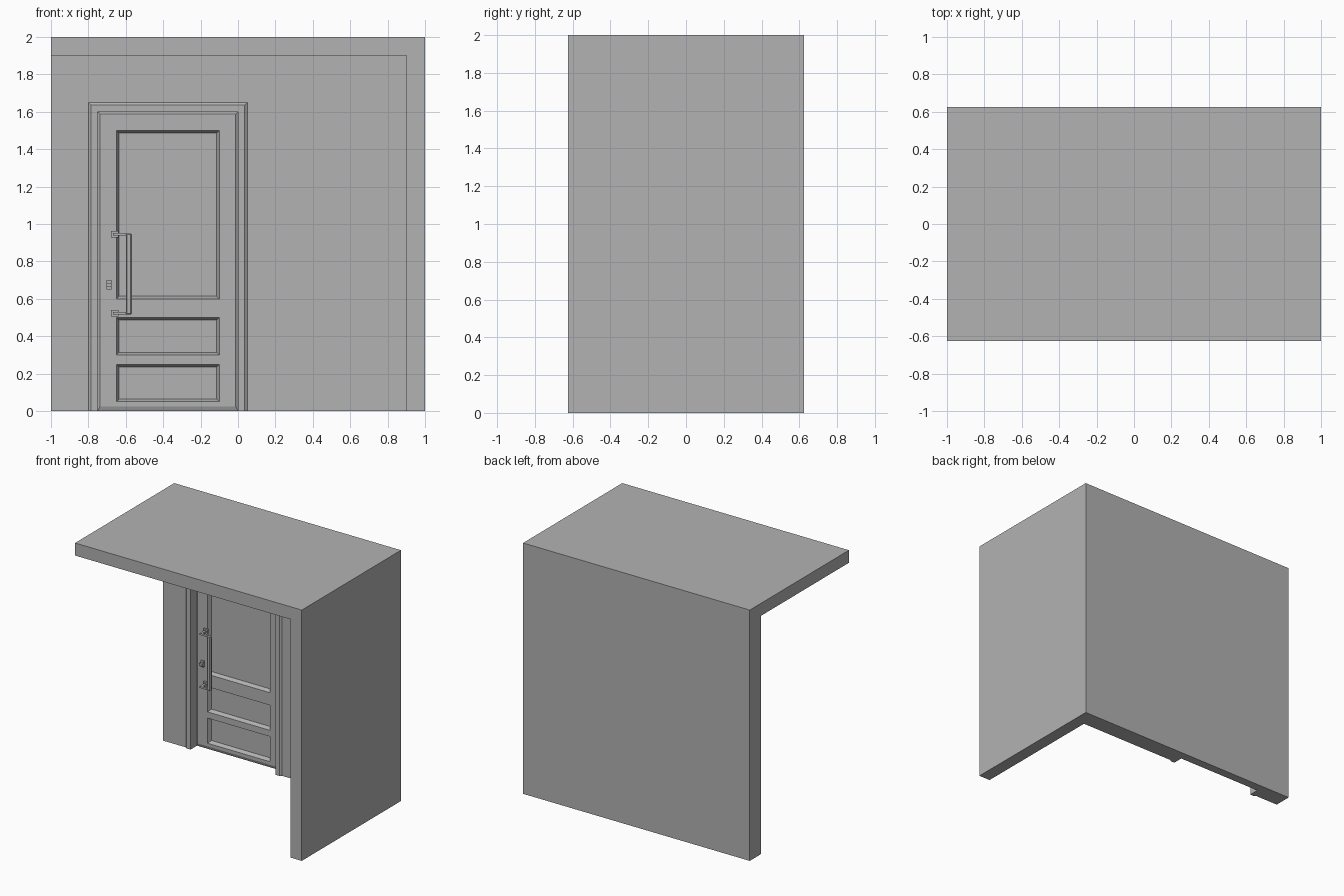
import bpy
import bmesh

cube = bpy.data.objects.get("Cube")
if cube:
    bpy.data.objects.remove(cube, do_unlink=True)

GREY = (0.448, 0.448, 0.448, 1.0)
grey = bpy.data.materials.new("plain_grey")
grey.use_nodes = True
grey.diffuse_color = GREY
grey.node_tree.nodes["Principled BSDF"].inputs["Base Color"].default_value = GREY


def loft(name, *rings):
    """Closed solid through upright rectangles (x0, x1, z0, z1, y), back to front."""
    bm = bmesh.new()
    loops = [[bm.verts.new(p) for p in ((x0, y, z0), (x1, y, z0), (x1, y, z1), (x0, y, z1))]
             for x0, x1, z0, z1, y in rings]
    bm.faces.new(loops[0])
    bm.faces.new(loops[-1])
    for a, b in zip(loops, loops[1:]):
        for i in range(4):
            j = (i + 1) % 4
            bm.faces.new((a[i], a[j], b[j], b[i]))
    bmesh.ops.recalc_face_normals(bm, faces=bm.faces)
    mesh = bpy.data.meshes.new(name)
    bm.to_mesh(mesh)
    bm.free()
    mesh.materials.append(grey)
    obj = bpy.data.objects.new(name, mesh)
    bpy.context.collection.objects.link(obj)
    return obj


def box(name, x0, x1, z0, z1, front, back):
    return loft(name, (x0, x1, z0, z1, back), (x0, x1, z0, z1, front))


def cut(target, cutter):
    """Subtract the cutter from the target, then discard it."""
    cutter.hide_render = True
    mod = target.modifiers.new("cut", 'BOOLEAN')
    mod.operation = 'DIFFERENCE'
    mod.solver = 'EXACT'
    mod.object = cutter
    bpy.context.view_layer.objects.active = target
    bpy.ops.object.modifier_apply(modifier=mod.name)
    bpy.data.objects.remove(cutter, do_unlink=True)


BACK = 0.625      # rear face of the wall
WALL = 0.485      # front face of the wall
DOOR = 0.555      # outer rim of the door
FACE = 0.545      # raised face of the door

# Roof slab, side wall and rear wall as one shell, with a doorway
shell = box("wall_and_roof", -1, 1, 0, 2, -BACK, BACK)
cut(shell, box("interior_cutter", -1.2, 0.9, -0.2, 1.9, -0.8, WALL))
cut(shell, box("doorway_cutter", -0.75, 0, -0.2, 1.6, 0.3, 0.8))

# Chamfered trim around the doorway
trim = loft("door_trim", (-0.8, 0.05, 0, 1.65, WALL),
            (-0.785, 0.035, 0, 1.635, WALL - 0.012))
cut(trim, box("trim_cutter", -0.75, 0, -0.2, 1.6, 0.3, 0.8))

# Door with three sunken panels
door = loft("door", (-0.75, 0, 0, 1.6, BACK), (-0.75, 0, 0, 1.6, DOOR),
            (-0.737, -0.013, 0.025, 1.588, FACE))
for z0, z1 in ((0.05, 0.25), (0.3, 0.5), (0.6, 1.5)):
    cut(door, loft("panel_cutter",
                   (-0.636, -0.114, z0 + 0.014, z1 - 0.014, FACE + 0.03),
                   (-0.65, -0.1, z0, z1, FACE),
                   (-0.65, -0.1, z0, z1, FACE - 0.05)))

# Pull handle: a mount, stem and arm at each end of a vertical bar
for end, z in (("lower", 0.522), ("upper", 0.945)):
    box(end + "_handle_mount", -0.68, -0.64, z - 0.017, z + 0.017, FACE - 0.015, FACE)
    box(end + "_handle_stem", -0.667, -0.65, z - 0.007, z + 0.007, FACE - 0.075, FACE - 0.015)
    box(end + "_handle_arm", -0.65, -0.595, z - 0.007, z + 0.007, FACE - 0.075, FACE - 0.058)
bar = box("handle_bar", -0.6, -0.568, 0.515, 0.95, FACE - 0.083, FACE - 0.053)
bevel = bar.modifiers.new("soft_edges", 'BEVEL')
bevel.width = 0.007
bevel.segments = 1

# Lock with a raised centre
box("lock_plate", -0.703, -0.677, 0.65, 0.7, FACE - 0.012, FACE)
box("lock_cylinder", -0.703, -0.677, 0.665, 0.685, FACE - 0.03, FACE - 0.012)
